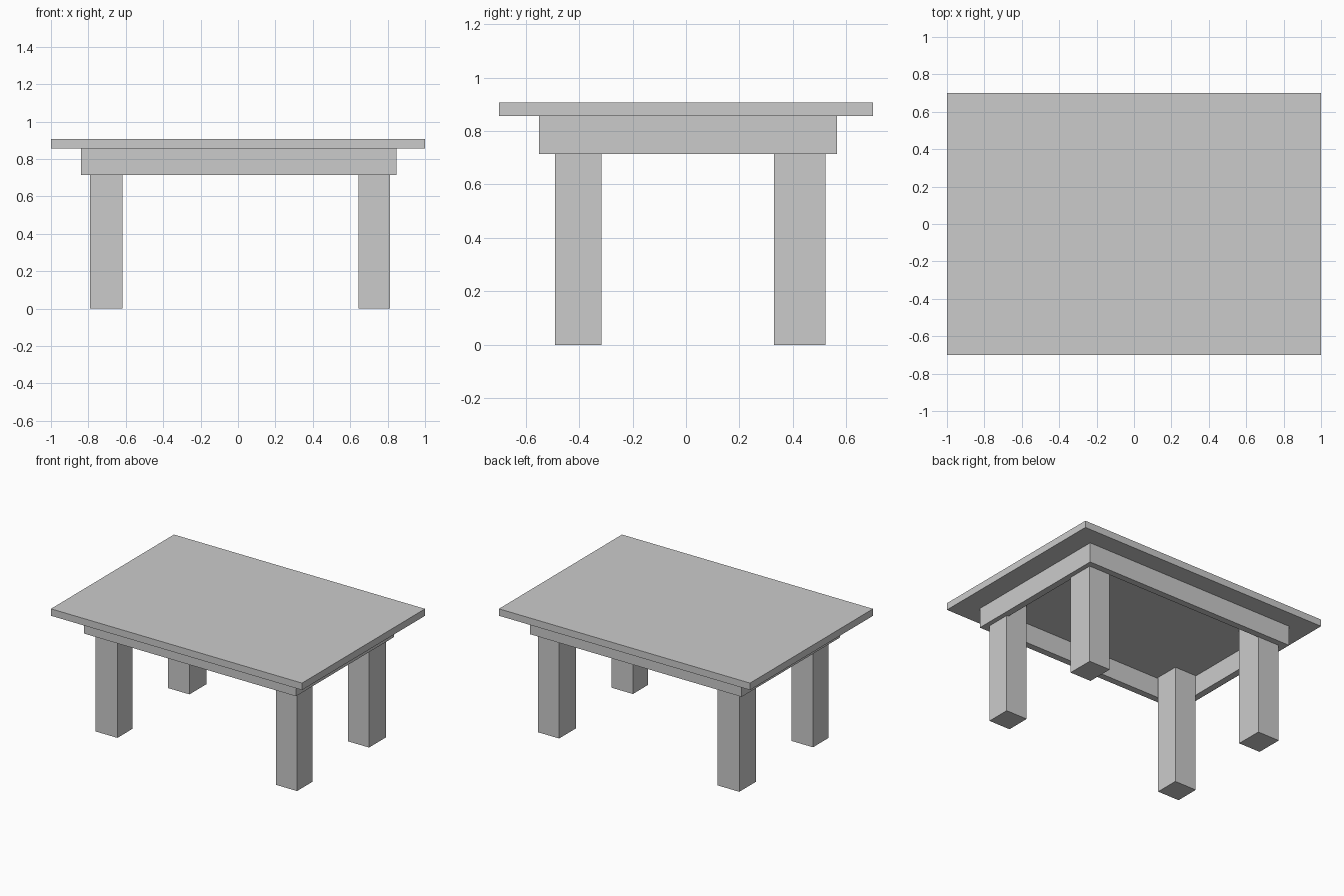
import bpy
import bmesh

if "Cube" in bpy.data.objects:
    bpy.data.objects.remove(bpy.data.objects["Cube"])


def box(name, x, y, z):
    """Axis-aligned box from (min, max) ranges."""
    bm = bmesh.new()
    bmesh.ops.create_cube(bm, size=1)
    for v in bm.verts:
        v.co = [r[0] if c < 0 else r[1] for c, r in zip(v.co, (x, y, z))]
    mesh = bpy.data.meshes.new(name)
    bm.to_mesh(mesh)
    bm.free()
    obj = bpy.data.objects.new(name, mesh)
    bpy.context.collection.objects.link(obj)
    return obj


TOP, SLAB, RAIL = 0.907, 0.857, 0.714   # table top, its underside, apron bottom
X0, X1, Y0, Y1 = -0.84, 0.847, -0.55, 0.566   # apron outline
T = 0.048                                # apron board thickness

# Table top
box("table_top", (-1, 1), (-0.7, 0.7), (SLAB, TOP))

# Apron: long boards front and back, short boards fitted between them
box("front_apron", (X0, X1), (Y0, Y0 + T), (RAIL, SLAB))
box("back_apron", (X0, X1), (Y1 - T, Y1), (RAIL, SLAB))
box("left_apron", (X0, X0 + T), (Y0 + T, Y1 - T), (RAIL, SLAB))
box("right_apron", (X1 - T, X1), (Y0 + T, Y1 - T), (RAIL, SLAB))

# Legs run up to the underside of the top
leg_x = {"left": (-0.79, -0.617), "right": (0.645, 0.814)}
leg_y = {"front": (-0.491, -0.317), "back": (0.329, 0.522)}
for end, y in leg_y.items():
    for side, x in leg_x.items():
        box(f"{end}_{side}_leg", x, y, (0, SLAB))
